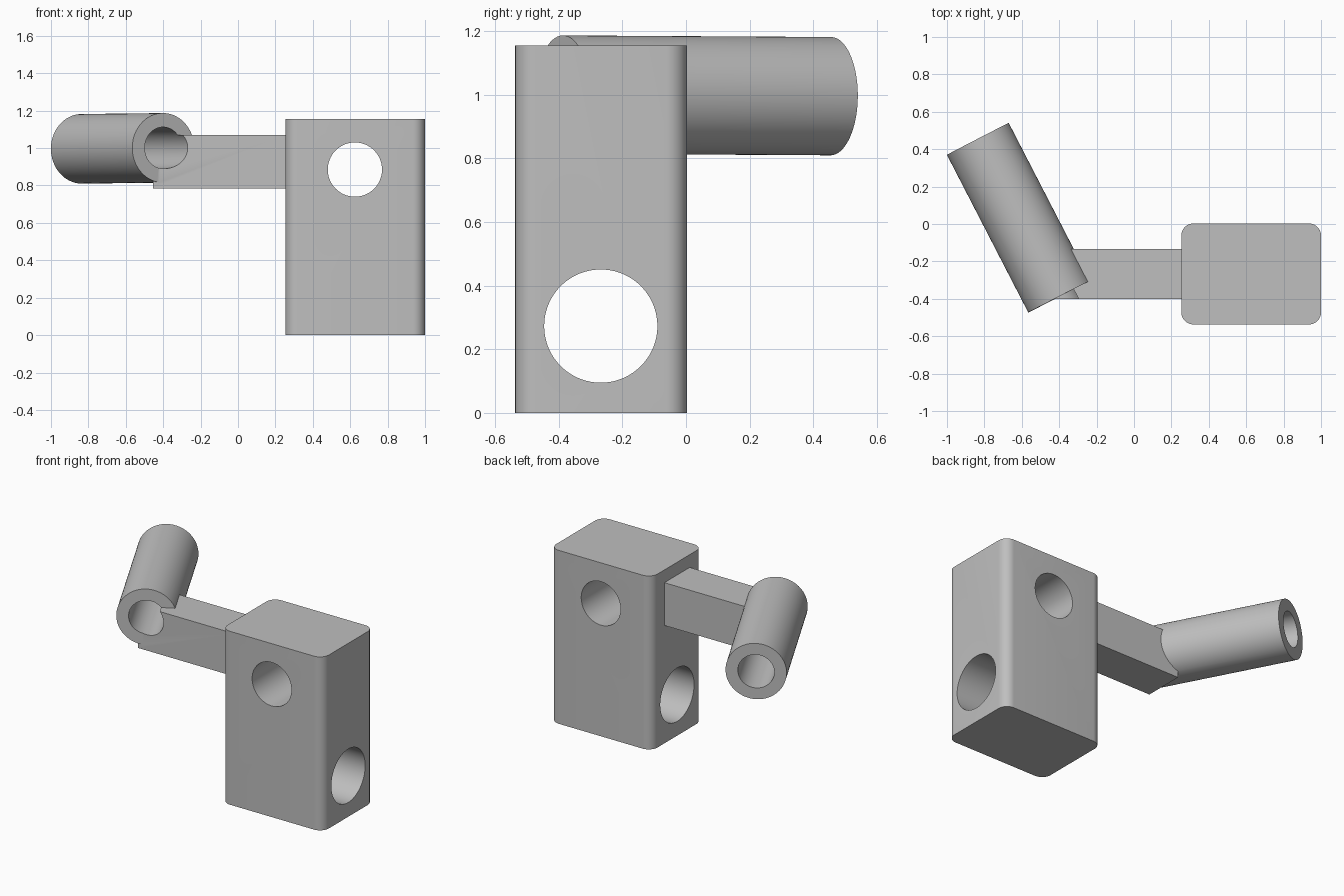
import bpy, bmesh, math
from mathutils import Vector

old = bpy.data.objects.get("Cube")
if old:
    bpy.data.objects.remove(old, do_unlink=True)

# Single flat grey
grey = bpy.data.materials.new("plain grey")
grey.use_nodes = True
colour = (0.52, 0.52, 0.52, 1)
grey.diffuse_color = colour
grey.node_tree.nodes["Principled BSDF"].inputs["Base Color"].default_value = colour


def finish(bm, name):
    mesh = bpy.data.meshes.new(name)
    bm.to_mesh(mesh)
    bm.free()
    obj = bpy.data.objects.new(name, mesh)
    bpy.context.collection.objects.link(obj)
    mesh.materials.append(grey)
    return obj


def box(name, low, high, corner=0):
    """Box between two corners, with optional rounded upright edges."""
    low, high = Vector(low), Vector(high)
    bm = bmesh.new()
    bmesh.ops.create_cube(bm, size=1)
    for v in bm.verts:
        v.co = (low + high) / 2 + v.co * (high - low)
    if corner:
        upright = [e for e in bm.edges
                   if abs(e.verts[0].co.z - e.verts[1].co.z) > corner]
        bmesh.ops.bevel(bm, geom=upright, offset=corner, segments=10,
                        profile=0.5, affect='EDGES')
    return finish(bm, name)


def rod(name, start, end, radius, extra=0):
    """Cylinder between two points, lengthened at both ends by extra."""
    start, end = Vector(start), Vector(end)
    axis = end - start
    bm = bmesh.new()
    bmesh.ops.create_cone(bm, cap_ends=True, segments=96, radius1=radius,
                          radius2=radius, depth=axis.length + 2 * extra)
    obj = finish(bm, name)
    turn = axis.to_track_quat('Z', 'Y').to_matrix().to_4x4()
    turn.translation = (start + end) / 2
    obj.data.transform(turn)
    return obj


def combine(target, tool, operation):
    """Apply a boolean and discard the tool."""
    tool.hide_render = True
    bpy.context.view_layer.objects.active = target
    mod = target.modifiers.new("boolean", 'BOOLEAN')
    mod.operation, mod.solver, mod.object = operation, 'EXACT', tool
    bpy.ops.object.modifier_apply(modifier=mod.name)
    bpy.data.objects.remove(tool, do_unlink=True)


# Upright block with two crossing bores
block = box("block", (0.253, -0.537, 0), (1, 0.003, 1.155), 0.065)
combine(block, rod("front_bore", (0.625, -0.6, 0.885), (0.625, 0.1, 0.885), 0.145), 'DIFFERENCE')
combine(block, rod("side_bore", (0.2, -0.268, 0.273), (1.1, -0.268, 0.273), 0.178), 'DIFFERENCE')

# Arm fused to the slanted tube, bored through both
tube_ends = (-0.400, -0.388, 1.001), (-0.835, 0.455, 0.996)
arm = box("arm_and_tube", (-0.455, -0.4, 0.785), (0.253, -0.134, 1.07))
combine(arm, rod("tube", *tube_ends, 0.186), 'UNION')
combine(arm, rod("tube_bore", *tube_ends, 0.111, extra=0.2), 'DIFFERENCE')

# Smooth curves, crisp edges
for obj in (block, arm):
    bpy.ops.object.select_all(action='DESELECT')
    obj.select_set(True)
    bpy.context.view_layer.objects.active = obj
    bpy.ops.object.shade_smooth_by_angle(angle=math.radians(30))
